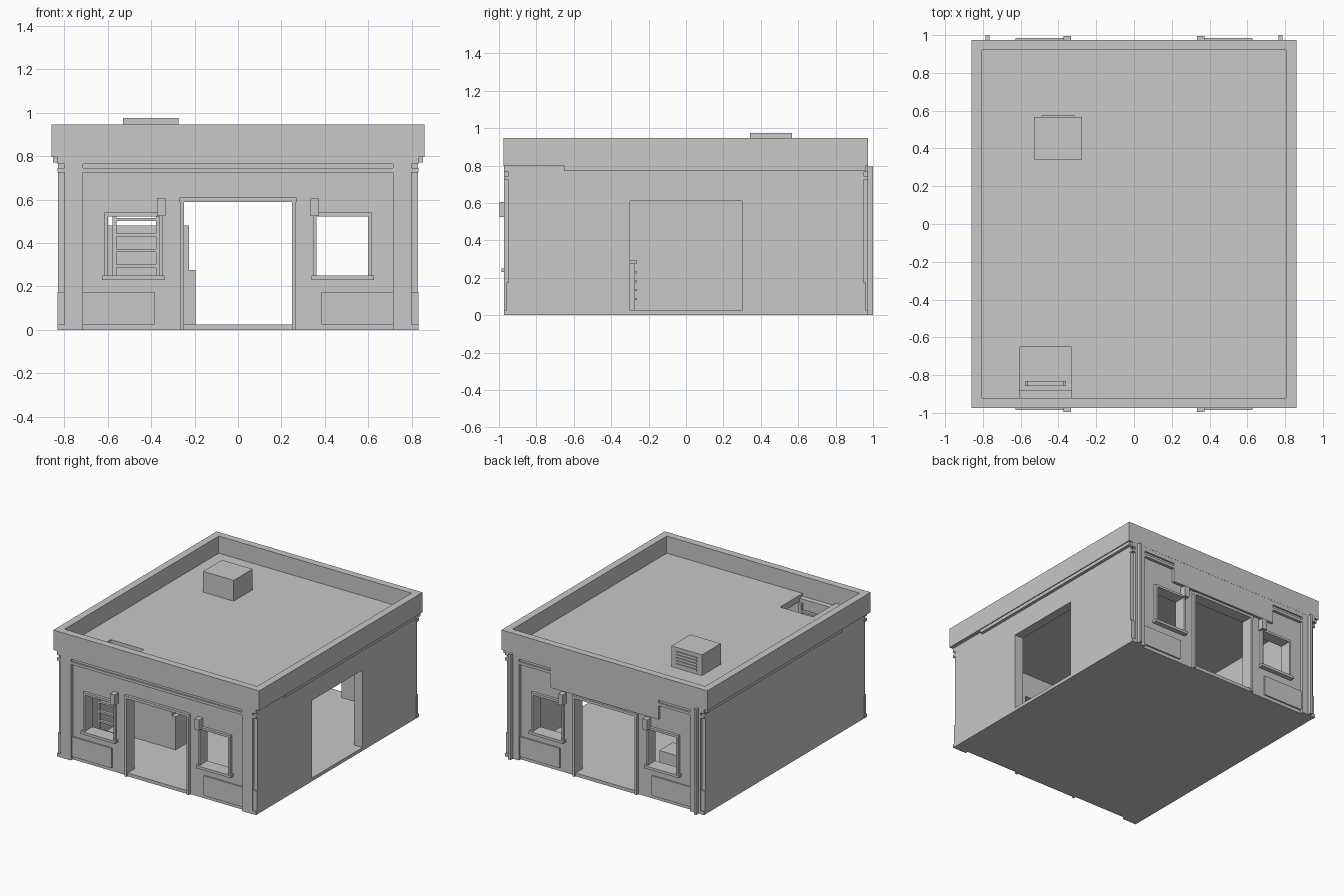
import bpy

old = bpy.data.objects.get("Cube")
if old:
    bpy.data.objects.remove(old, do_unlink=True)

grey = bpy.data.materials.new("plain grey")
grey.use_nodes = True
GREY = (0.58, 0.58, 0.58, 1)
grey.diffuse_color = GREY
grey.node_tree.nodes["Principled BSDF"].inputs["Base Color"].default_value = GREY


def box(name, x, y, z):
    """Axis-aligned box from (low, high) ranges."""
    x, y, z = sorted(x), sorted(y), sorted(z)
    corners = [(a, b, c) for a in x for b in y for c in z]
    faces = [(0, 1, 3, 2), (4, 6, 7, 5), (0, 4, 5, 1),
             (2, 3, 7, 6), (0, 2, 6, 4), (1, 5, 7, 3)]
    mesh = bpy.data.meshes.new(name)
    mesh.from_pydata(corners, [], faces)
    mesh.materials.append(grey)
    obj = bpy.data.objects.new(name, mesh)
    bpy.context.collection.objects.link(obj)
    return obj


def cut(obj, x, y, z):
    """Subtract a box and discard the cutter."""
    cutter = box("cutter", x, y, z)
    cutter.hide_render = True
    mod = obj.modifiers.new("cut", 'BOOLEAN')
    mod.operation = 'DIFFERENCE'
    mod.solver = 'EXACT'
    mod.object = cutter
    bpy.context.view_layer.objects.active = obj
    bpy.ops.object.modifier_apply(modifier=mod.name)
    bpy.data.objects.remove(cutter, do_unlink=True)


def flip(rng, sign):
    return [sign * v for v in rng]


# Wall shell: room, doors, windows and hatch are cut away
shell = box("wall_shell", (-.83, .83), (-.95, .95), (0, .797))
cut(shell, (-.76, .76), (-.88, .88), (.025, .77))
cut(shell, (-.25, .25), (-1.1, 1.1), (.025, .59))
for s in (-1, 1):
    cut(shell, flip((.36, .6), s), (-1.1, 1.1), (.25, .525))
cut(shell, (.7, 1), (-.3, .3), (.025, .61))
cut(shell, (-.607, -.33), (-.88, -.65), (.7, .9))

# Roof deck with hatch, parapet and side ledges
deck = box("roof_deck", (-.83, .83), (-.94, .94), (.797, .818))
cut(deck, (-.607, -.33), (-.92, -.65), (.7, .9))
parapet = box("parapet", (-.86, .86), (-.975, .973), (.797, .947))
cut(parapet, (-.805, .805), (-.92, .92), (.7, 1))
for s in (-1, 1):
    box("side_ledge", flip((.825, .853), s), (-.65, .96), (.772, .798))

# Facade trim, the same on front and back
for f in (-1, 1):
    def trim(name, x, depth, z):
        return box(name, x, flip((.94, depth), f), z)

    # Top band with a groove, standing out between the piers
    trim("band_lower", (-.715, .715), .972, (.725, .745))
    trim("band_groove", (-.715, .715), .96, (.745, .765))
    trim("band_upper", (-.715, .715), .972, (.765, .798))
    trim("door_head", (-.27, .27), .971, (.59, .61))
    trim("threshold", (-.25, .25), .96, (0, .025))

    for s in (-1, 1):
        # Piers, and stepped blocks on the building corners
        trim("pier", flip((.715, .8), s), .972, (0, .798))
        for z in ((0, .025), (.725, .745), (.765, .798)):
            trim("corner_block", flip((.8, .831), s), .972, z)
        trim("corner_base", flip((.8, .831), s), .962, (.025, .175))

        # Door jamb and lower wall panel
        trim("door_jamb", flip((.25, .268), s), .971, (0, .61))
        trim("lower_panel", flip((.385, .715), s), .961, (.025, .175))

        # Window surround, sill and lamp
        for x in ((.348, .362), (.598, .615)):
            trim("window_jamb", flip(x, s), .971, (.245, .54))
        trim("window_head", flip((.348, .615), s), .971, (.523, .54))
        trim("window_sill", flip((.338, .627), s), .986, (.23, .25))
        trim("wall_lamp", flip((.333, .373), s), .996, (.525, .605))

# Back signboard and downpipes
box("back_board", (-.45, .45), (.945, .972), (.62, .798))
for s in (-1, 1):
    box("downpipe", flip((.765, .785), s), (.965, 1), (0, .795))

# Roof vent box with louvres facing the back
box("vent_box", (-.53, -.275), (.342, .567), (.81, .975))
for i in range(5):
    z = .842 + i * .023
    box("vent_louvre", (-.49, -.315), (.56, .574), (z, z + .012))

# Ladder below the hatch
for x in (-.578, -.377):
    box("ladder_rail", (x, x + .018), (-.858, -.832), (.025, .78))
for i in range(10):
    z = .07 + i * .072
    box("ladder_rung", (-.57, -.37), (-.856, -.834), (z, z + .014))

# Indoor furniture
box("drawer_cabinet", (-.62, -.195), (-.465, -.272), (.02, .275))
box("cabinet_top", (-.63, -.225), (-.465, -.262), (.275, .295))
box("tall_shelf", (-.62, -.225), (-.465, -.31), (.29, .48))
for i in range(4):
    z = .08 + i * .048
    box("drawer_handle", (-.45, -.36), (-.275, -.263), (z, z + .01))
box("low_chest", (-.6, -.225), (.48, .64), (.02, .2))
